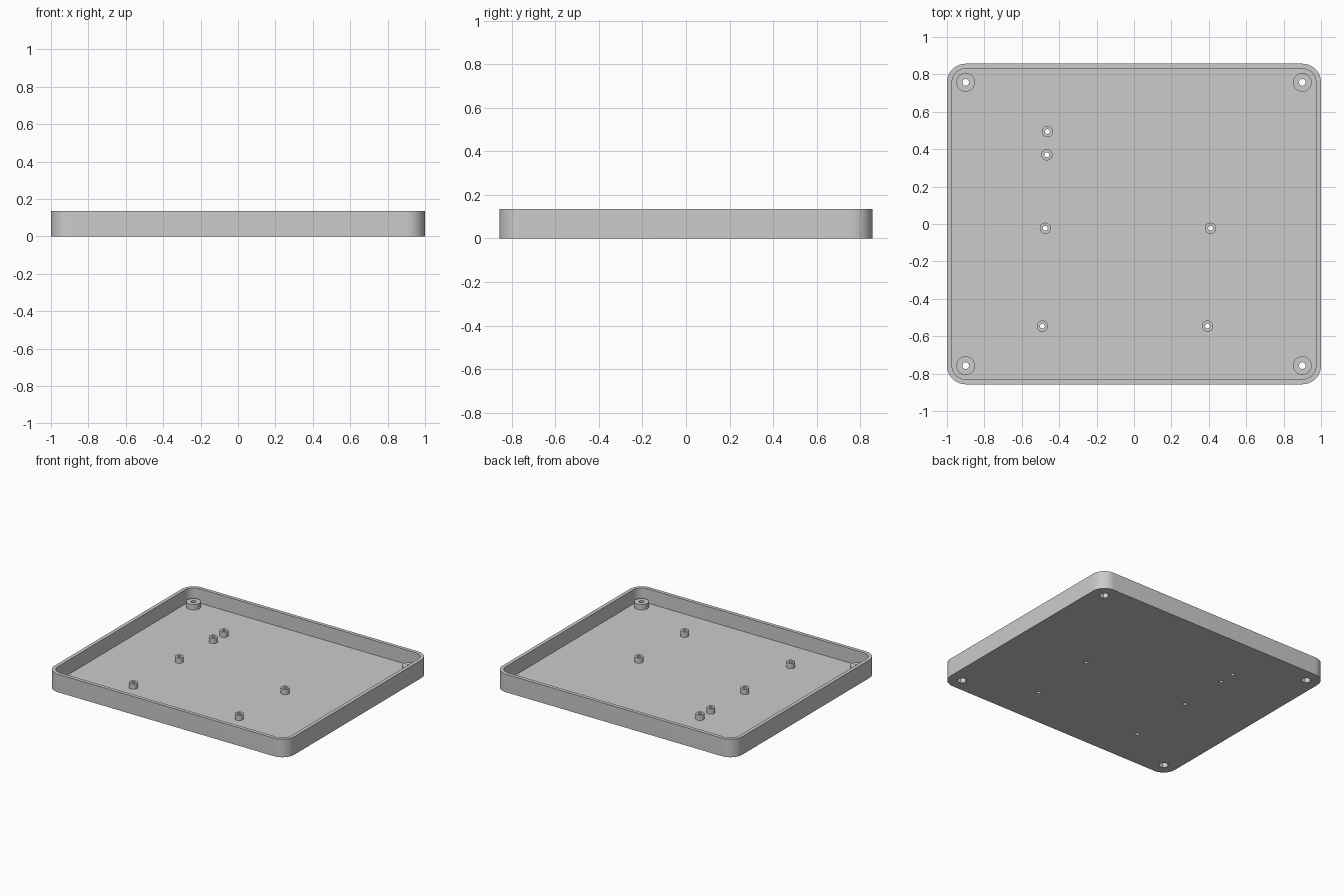
import bpy
import bmesh
from math import cos, sin, pi

old = bpy.data.objects.get("Cube")
if old:
    bpy.data.objects.remove(old, do_unlink=True)

HX, HY, HEIGHT = 1.0, 0.857, 0.136
CORNER, WALL, FLOOR = 0.1, 0.027, 0.028
POST_TOP = 0.068
corners = [(sx * (HX - CORNER), sy * (HY - CORNER)) for sx in (-1, 1) for sy in (-1, 1)]
posts = [(-0.463, 0.494), (-0.466, 0.37), (-0.474, -0.023),
         (0.409, -0.023), (-0.49, -0.546), (0.393, -0.546)]

grey = bpy.data.materials.new("light grey plastic")
grey.use_nodes = True
colour = (0.6, 0.6, 0.6, 1)
grey.diffuse_color = colour
grey.node_tree.nodes["Principled BSDF"].inputs["Base Color"].default_value = colour


def circle(x, y, r, sides=32):
    return [(x + r * cos(2 * pi * i / sides), y + r * sin(2 * pi * i / sides))
            for i in range(sides)]


def rounded_rect(hx, hy, r, steps=12):
    points = []
    for quarter, (sx, sy) in enumerate([(1, 1), (-1, 1), (-1, -1), (1, -1)]):
        for i in range(steps + 1):
            a = (quarter + i / steps) * pi / 2
            points.append((sx * (hx - r) + r * cos(a), sy * (hy - r) + r * sin(a)))
    return points


def prisms(name, outlines, z0, z1):
    """Object made of upright prisms, one for each outline."""
    bm = bmesh.new()
    for outline in outlines:
        low = [bm.verts.new((x, y, z0)) for x, y in outline]
        high = [bm.verts.new((x, y, z1)) for x, y in outline]
        bm.faces.new(low[::-1])
        bm.faces.new(high)
        for i in range(len(low)):
            j = (i + 1) % len(low)
            bm.faces.new((low[i], low[j], high[j], high[i]))
    mesh = bpy.data.meshes.new(name)
    bm.to_mesh(mesh)
    bm.free()
    mesh.materials.append(grey)
    obj = bpy.data.objects.new(name, mesh)
    bpy.context.collection.objects.link(obj)
    return obj


# Solid rounded block that becomes the tray
tray = prisms("tray", [rounded_rect(HX, HY, CORNER)], 0, HEIGHT)

# Hollow inside, standoffs and corner bosses, screw holes, nut pockets underneath
cavity = prisms("cavity_cutter",
                [rounded_rect(HX - WALL, HY - WALL, CORNER - WALL)], FLOOR, HEIGHT + 0.1)
standoffs = prisms("standoffs",
                   [circle(x, y, 0.05) for x, y in corners]
                   + [circle(x, y, 0.03) for x, y in posts], FLOOR / 2, POST_TOP)
drills = prisms("screw_hole_cutter",
                [circle(x, y, 0.018, 24) for x, y in corners]
                + [circle(x, y, 0.013, 24) for x, y in posts], -0.1, HEIGHT)
pockets = prisms("nut_pocket_cutter",
                 [circle(x, y, 0.034, 6) for x, y in corners], -0.1, 0.04)

steps = [(cavity, 'DIFFERENCE'), (standoffs, 'UNION'),
         (drills, 'DIFFERENCE'), (pockets, 'DIFFERENCE')]
for helper, operation in steps:
    mod = tray.modifiers.new(helper.name, 'BOOLEAN')
    mod.object = helper
    mod.operation = operation
    mod.solver = 'EXACT'

# Bake the cuts, then drop the helpers
graph = bpy.context.evaluated_depsgraph_get()
baked = bpy.data.meshes.new_from_object(tray.evaluated_get(graph))
tray.modifiers.clear()
tray.data = baked
for helper, _ in steps:
    bpy.data.objects.remove(helper, do_unlink=True)

# Smooth the rounded walls, keep the rims sharp
bpy.ops.object.select_all(action='DESELECT')
tray.select_set(True)
bpy.context.view_layer.objects.active = tray
bpy.ops.object.shade_smooth_by_angle(angle=pi / 6)
